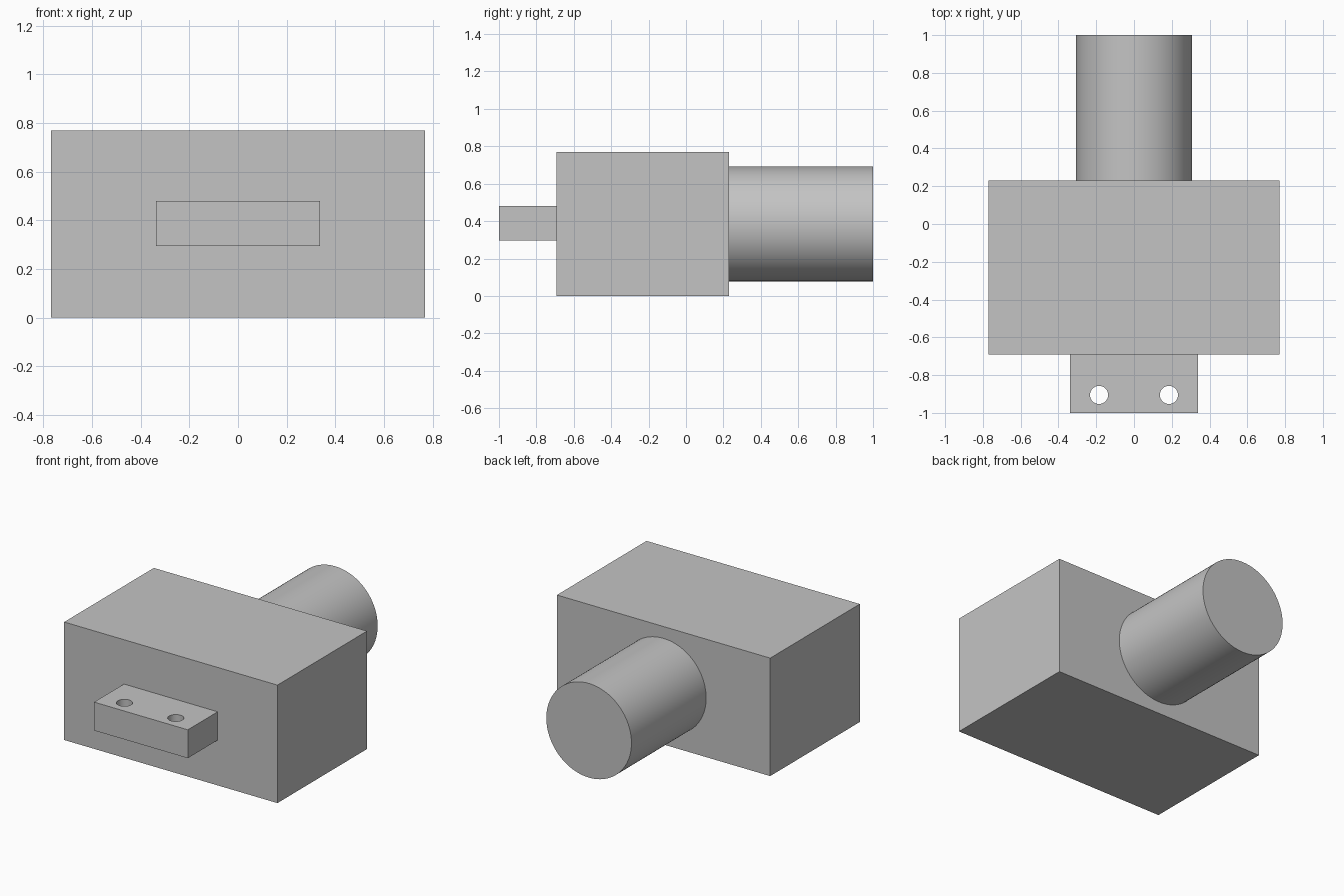
import bpy, math

if "Cube" in bpy.data.objects:
    bpy.data.objects.remove(bpy.data.objects["Cube"])

grey = bpy.data.materials.new("grey")
grey.diffuse_color = (0.55, 0.55, 0.55, 1)
grey.use_nodes = True
grey.node_tree.nodes["Principled BSDF"].inputs["Base Color"].default_value = grey.diffuse_color


def box(name, x, y, z):
    """Box spanning the given (low, high) ranges."""
    spans = (x, y, z)
    bpy.ops.mesh.primitive_cube_add(size=1, location=[(a + b) / 2 for a, b in spans])
    ob = bpy.context.object
    ob.name = name
    ob.scale = [b - a for a, b in spans]
    bpy.ops.object.transform_apply(location=False, rotation=False, scale=True)
    ob.data.materials.append(grey)
    return ob


def cylinder(name, radius, depth, location, rotation=(0, 0, 0), sides=64):
    bpy.ops.mesh.primitive_cylinder_add(vertices=sides, radius=radius, depth=depth,
                                        location=location, rotation=rotation)
    ob = bpy.context.object
    ob.name = name
    ob.data.materials.append(grey)
    bpy.ops.object.shade_smooth_by_angle(angle=math.radians(30))
    return ob


# main block
box("body", (-0.769, 0.769), (-0.692, 0.231), (0, 0.769))

# round shaft at the back
cylinder("shaft", 0.307, 0.769, (0, 0.6155, 0.385), (math.pi / 2, 0, 0), 96)

# mounting tab at the front, with two vertical bolt holes
tab = box("mounting_tab", (-0.338, 0.338), (-1, -0.692), (0.295, 0.48))
for side, label in ((-1, "left"), (1, "right")):
    cutter = cylinder(f"hole_cutter_{label}", 0.048, 0.5, (side * 0.185, -0.905, 0.3875), sides=48)
    hole = tab.modifiers.new(f"bolt_hole_{label}", 'BOOLEAN')
    hole.operation = 'DIFFERENCE'
    hole.solver = 'EXACT'
    hole.object = cutter
    cutter.hide_render = True
    cutter.hide_viewport = True

# smooth hole walls with sharp rims
bpy.ops.object.select_all(action='DESELECT')
tab.select_set(True)
bpy.context.view_layer.objects.active = tab
for modifier in list(tab.modifiers):
    bpy.ops.object.modifier_apply(modifier=modifier.name)
bpy.ops.object.shade_smooth_by_angle(angle=math.radians(30))
